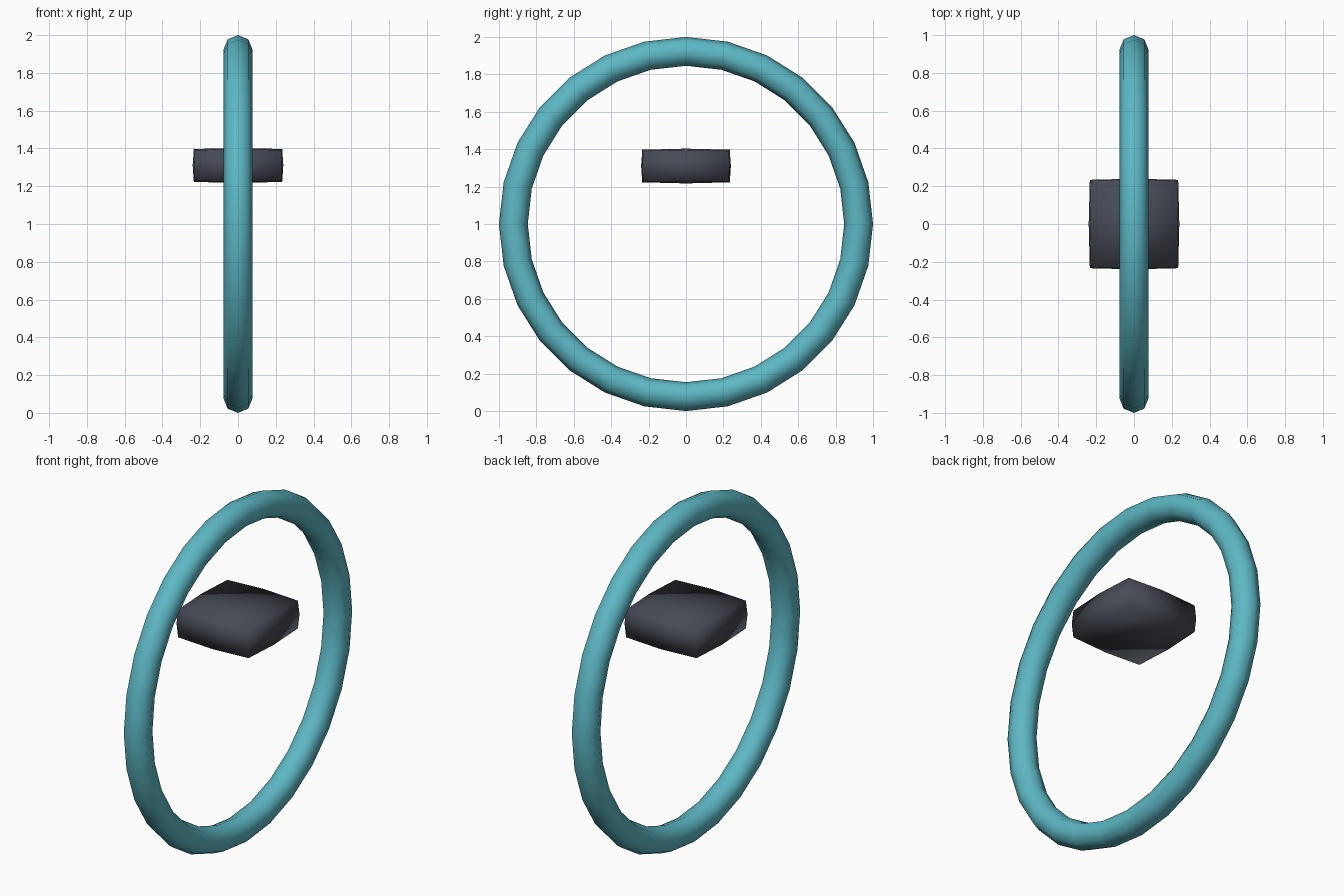
import bpy
import bmesh
import math
from mathutils import Vector

cube = bpy.data.objects.get("Cube")
if cube:
    bpy.data.objects.remove(cube, do_unlink=True)


def make_material(name, rgb):
    mat = bpy.data.materials.new(name)
    mat.use_nodes = True
    colour = (*rgb, 1.0)
    mat.diffuse_color = colour
    mat.node_tree.nodes["Principled BSDF"].inputs["Base Color"].default_value = colour
    return mat


def finish(obj, mat):
    obj.data.materials.clear()
    obj.data.materials.append(mat)
    for poly in obj.data.polygons:
        poly.use_smooth = True


teal = make_material("teal", (0.11, 0.48, 0.56))
charcoal = make_material("charcoal", (0.062, 0.07, 0.09))

# Upright ring
tube = 0.077
bpy.ops.mesh.primitive_torus_add(
    major_segments=28, minor_segments=8,
    major_radius=1 - tube, minor_radius=tube,
    location=(0, 0, 1), rotation=(0, math.pi / 2, 0))
ring = bpy.context.object
ring.name = "ring"
finish(ring, teal)

# Floating block: a box cut once along each axis, its sides slightly bulged
half = Vector((0.228, 0.228, 0.081))
bulge = 0.006
bm = bmesh.new()
bmesh.ops.create_cube(bm, size=2)
bmesh.ops.subdivide_edges(bm, edges=bm.edges[:], cuts=1, use_grid_fill=True)
for v in bm.verts:
    centred_axes = sum(abs(c) < 0.1 for c in v.co)
    v.co = Vector([c * (h + bulge * centred_axes) for c, h in zip(v.co, half)])
mesh = bpy.data.meshes.new("block")
bm.to_mesh(mesh)
bm.free()
block = bpy.data.objects.new("block", mesh)
block.location.z = 1.31
bpy.context.collection.objects.link(block)
finish(block, charcoal)
